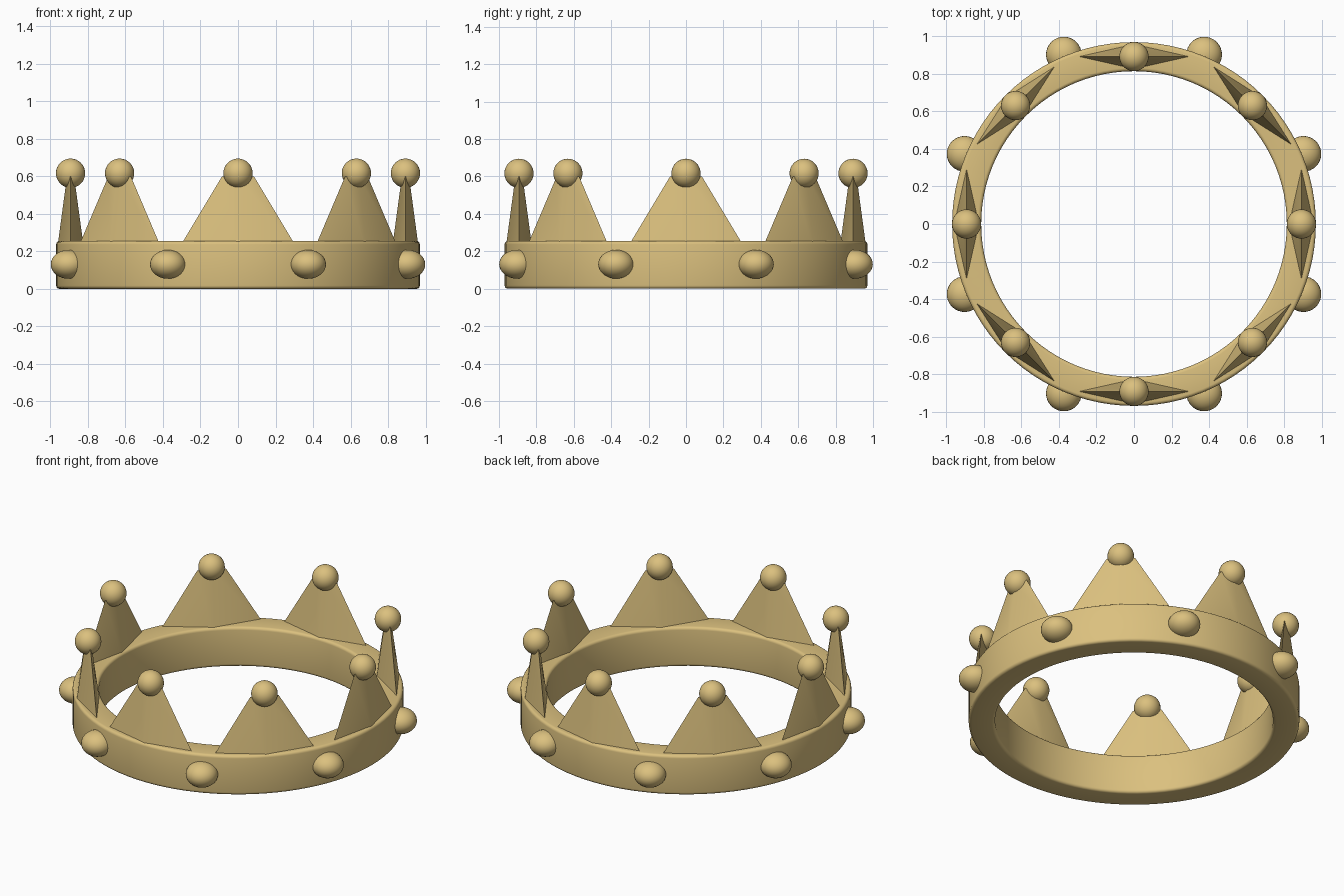
import bpy, bmesh
from math import pi, radians
from mathutils import Matrix, Vector

cube = bpy.data.objects.get("Cube")
if cube:
    bpy.data.objects.remove(cube, do_unlink=True)

gold = bpy.data.materials.new("pale_gold")
gold.use_nodes = True
COLOR = (0.71, 0.53, 0.21, 1)
gold.diffuse_color = COLOR
gold.node_tree.nodes["Principled BSDF"].inputs["Base Color"].default_value = COLOR


def finish(name, bm, matrix=Matrix(), angle=30):
    """Turn a bmesh into a gold object with smooth shading."""
    bmesh.ops.recalc_face_normals(bm, faces=bm.faces)
    mesh = bpy.data.meshes.new(name)
    bm.to_mesh(mesh)
    bm.free()
    mesh.materials.append(gold)
    obj = bpy.data.objects.new(name, mesh)
    bpy.context.collection.objects.link(obj)
    obj.matrix_world = matrix
    bpy.ops.object.select_all(action='DESELECT')
    obj.select_set(True)
    bpy.context.view_layer.objects.active = obj
    bpy.ops.object.shade_smooth_by_angle(angle=radians(angle))
    return obj


def ball(name, matrix, size):
    bm = bmesh.new()
    bmesh.ops.create_uvsphere(bm, u_segments=32, v_segments=16, radius=1,
                              matrix=Matrix.Diagonal((*size, 1)))
    finish(name, bm, matrix)


def around(angle, radius, z):
    """Place a part on the ring, its local -y facing outward."""
    return Matrix.Rotation(angle, 4, 'Z') @ Matrix.Translation((0, -radius, z))


# Band: rectangular section with rounded corners, swept round the axis
INNER, OUTER, HEIGHT, SPIKE_R = 0.815, 0.97, 0.255, 0.893
bm = bmesh.new()
section = [bm.verts.new((r, 0, z)) for r, z in
           ((INNER, 0), (OUTER, 0), (OUTER, HEIGHT), (INNER, HEIGHT))]
edges = [bm.edges.new((section[i], section[(i + 1) % 4])) for i in range(4)]
bmesh.ops.bevel(bm, geom=section, offset=0.018, segments=4, profile=0.5,
                affect='VERTICES')
bmesh.ops.spin(bm, geom=bm.verts[:] + bm.edges[:], cent=(0, 0, 0),
               axis=(0, 0, 1), angle=2 * pi, steps=96, use_merge=True)
bmesh.ops.remove_doubles(bm, verts=bm.verts, dist=0.0001)
finish("band", bm, angle=40)

for i in range(8):
    turn = i * pi / 4

    # Spike: flattened four-sided cone with a cut tip, sunk into the band
    bm = bmesh.new()
    bmesh.ops.create_cone(bm, cap_ends=True, segments=4, radius1=0.325,
                          radius2=0.085, depth=0.4,
                          matrix=Matrix.Diagonal((1, 0.225, 1, 1)))
    finish(f"spike_{i + 1}", bm, around(turn, SPIKE_R, 0.4))

    # Ball on the tip
    ball(f"tip_ball_{i + 1}", around(turn, SPIKE_R, 0.617), (0.078,) * 3)

    # Stud on the outside of the band, between spikes
    ball(f"stud_{i + 1}", around(turn + pi / 8, 0.978, 0.131),
         (0.095, 0.095, 0.077))
